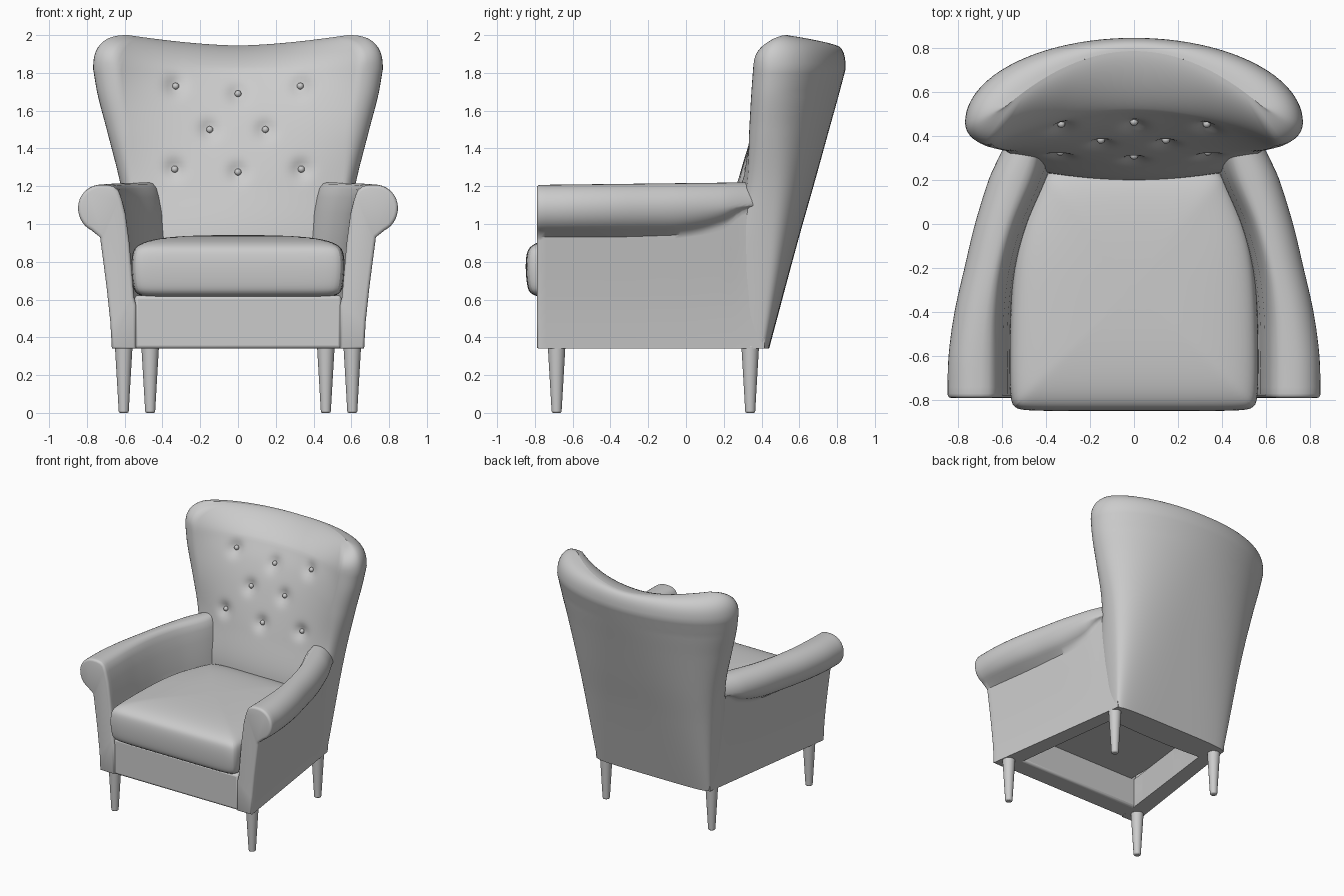
import bpy, bmesh, math

if "Cube" in bpy.data.objects:
    bpy.data.objects.remove(bpy.data.objects["Cube"])


def curve(table, t):
    """Smooth (Catmull-Rom) interpolation of rows (t, a, b, ...)."""
    n = len(table)
    t = min(max(t, table[0][0]), table[-1][0])
    i = 0
    while i < n - 2 and t > table[i + 1][0]:
        i += 1
    p = [table[min(max(k, 0), n - 1)] for k in (i - 1, i, i + 1, i + 2)]
    h = p[2][0] - p[1][0]
    u = (t - p[1][0]) / h
    out = []
    for k in range(1, len(p[0])):
        m1 = (p[2][k] - p[0][k]) / (p[2][0] - p[0][0]) * h
        m2 = (p[3][k] - p[1][k]) / (p[3][0] - p[1][0]) * h
        out.append((2*u**3 - 3*u*u + 1) * p[1][k] + (u**3 - 2*u*u + u) * m1
                   + (3*u*u - 2*u**3) * p[2][k] + (u**3 - u*u) * m2)
    return out


def smooth(ob, angle=40):
    bpy.ops.object.select_all(action='DESELECT')
    bpy.context.view_layer.objects.active = ob
    ob.select_set(True)
    bpy.ops.object.shade_smooth_by_angle(angle=math.radians(angle))


def loft(name, rings, cap_start=True, cap_end=True):
    bm = bmesh.new()
    rows = [[bm.verts.new(p) for p in r] for r in rings]
    n = len(rows[0])
    for a, b in zip(rows, rows[1:]):
        for i in range(n):
            j = (i + 1) % n
            bm.faces.new((a[i], a[j], b[j], b[i]))
    if cap_start:
        bm.faces.new(rows[0])
    if cap_end:
        bm.faces.new(rows[-1])
    bmesh.ops.recalc_face_normals(bm, faces=bm.faces)
    me = bpy.data.meshes.new(name)
    bm.to_mesh(me)
    bm.free()
    ob = bpy.data.objects.new(name, me)
    bpy.context.collection.objects.link(ob)
    return ob


def box(name, x, y0, y1, z0, z1, bevel):
    bpy.ops.mesh.primitive_cube_add(size=1, location=(0, (y0 + y1) / 2, (z0 + z1) / 2))
    ob = bpy.context.object
    ob.name = name
    ob.scale = (2 * x, y1 - y0, z1 - z0)
    bpy.ops.object.transform_apply(location=False, rotation=False, scale=True)
    m = ob.modifiers.new("bevel", 'BEVEL')
    m.width, m.segments = bevel, 3
    smooth(ob)


# Backrest sections: z, half width, front centre y, wing front y, widest y, rear y, wing rounding
BACK = [(.34, .50, .22, .24, .38, .44, .05), (.9, .57, .20, .26, .42, .59, .05),
        (1.2, .62, .265, .32, .44, .675, .07), (1.5, .695, .36, .335, .44, .758, .11),
        (1.68, .742, .435, .345, .45, .808, .12), (1.82, .767, .515, .355, .46, .845, .13)]
BUTTONS = [(-.33, 1.73), (0, 1.69), (.33, 1.73), (-.15, 1.5), (.145, 1.5),
           (-.335, 1.29), (0, 1.275), (.335, 1.29)]


def front_y(x, z):
    w, yf, yw, ym, yr, wing = curve(BACK, z)
    y = yf + (yw - yf) * (x / (w - wing)) ** 2
    for bx, bz in BUTTONS:
        y += .03 * math.exp(-((x - bx) ** 2 + (z - bz) ** 2) / (2 * .035 ** 2))
    return y


def back_ring(z):
    w, yf, yw, ym, yr, wing = curve(BACK, z)
    p = .45 + .55 * min(1, (z - .34) / 1.35)
    pts = []
    for i in range(65):                                   # padded front
        x = (w - wing) * (i / 32 - 1)
        pts.append((x, front_y(x, z)))
    for i in range(1, 8):                                 # right wing edge
        a = i / 8 * math.pi / 2
        pts.append((w - wing + wing * math.sin(a), ym - (ym - yw) * math.cos(a)))
    for i in range(49):                                   # rounded rear
        a = i / 48 * math.pi
        c, s = math.cos(a), max(math.sin(a), 0)
        pts.append((math.copysign(w * abs(c) ** p, c), ym + (yr - ym) * s ** p))
    for i in range(7, 0, -1):                             # left wing edge
        a = i / 8 * math.pi / 2
        pts.append((-(w - wing) - wing * math.sin(a), ym - (ym - yw) * math.cos(a)))
    return pts


rings = []
for i in range(70):
    z = .34 + 1.48 * i / 69
    rings.append([(x, y, z) for x, y in back_ring(z)])
top = back_ring(1.82)
for k in range(1, 15):                                    # roll over to the crest line
    a = k / 14 * math.pi / 2
    ring = []
    for i, (x, y) in enumerate(top):
        cx = .76 * x
        t = min(1, abs(cx) / .58)
        mix = .4 * (1 - t * t) if i < 65 else 0           # flatter slope at the front centre
        e = 1.1 - .32 * t * t if i < 65 else .78
        c, s = max(math.cos(a), 0) ** e, math.sin(a) ** e
        c = c * (1 - mix) + (1 - s) * mix
        cy = .785 - .25 * t * t
        zt = 1.945 + .055 * t ** 1.6
        ring.append((cx + (x - cx) * c, cy + (y - cy) * c, 1.82 + (zt - 1.82) * s))
    rings.append(ring)
smooth(loft("backrest", rings, True, False), 75)

# Tufting buttons
for x, z in BUTTONS:
    bpy.ops.mesh.primitive_uv_sphere_add(segments=16, ring_count=8, radius=.018,
                                         location=(x, front_y(x, z) - .006, z))
    bpy.context.object.name = "back_button"
    smooth(bpy.context.object, 60)

# Arms with side panels: y, inner x, outer roll x, lower roll radius, seam z
ARM = [(-.785, .54, .847, .13, .93), (-.6, .54, .842, .13, .93), (-.4, .535, .815, .13, .93),
       (-.2, .51, .77, .13, .935), (0, .455, .722, .125, .945), (.2, .37, .66, .085, .985),
       (.28, .345, .625, .035, 1.045), (.33, .34, .6, .015, 1.07), (.42, .33, .56, .01, 1.075)]


def arm_ring(y):
    xi, xr, rb, zs = curve(ARM, y)
    xo = .67 - .17 * (y + .785) / 1.2
    xb = .54 - .15 * (y + .785) / 1.2
    xc = xr - .12
    r = [(xb, .34)]
    for f, dx in ((0, 0), (.24, .008), (.54, .027), (.78, .045), (.97, .06), (1, .062)):
        r.append((xo + dx, .34 + f * (zs - .34)))
    a0 = -math.acos(max(.42, min(.97, (xo + .072 - xc) / .12)))
    for k in range(17):
        a = a0 + (math.pi / 2 - a0) * k / 16
        r.append((xc + .12 * math.cos(a), 1.085 + (rb if a < 0 else .122) * math.sin(a)))
    e = xi + .085
    d = xc - e
    r += [(e + .7 * d, 1.207), (e + .35 * d, 1.2), (e + .08 * d, 1.178), (e - .01, 1.13),
          (xi + .055, 1.05), (xi + .035, .9), (xi + .01, .61), (xb, .57)]
    lift = .012 * (y + .785)
    return [(px, pz + lift * max(0, min(1, (pz - .9) / .2))) for px, pz in r]


def shrink(ring, d):
    out = []
    for i, (x, z) in enumerate(ring):
        (x0, z0), (x1, z1) = ring[i - 1], ring[(i + 1) % len(ring)]
        h = math.hypot(x1 - x0, z1 - z0)
        out.append((x - (z1 - z0) / h * d, z + (x1 - x0) / h * d))
    return out


front = arm_ring(-.77)
rings = [[(x, y, z) for x, z in shrink(front, d)]         # rounded front edge
         for d, y in ((.018, -.79), (.008, -.787), (.002, -.78))]
rings += [[(x, y, z) for x, z in arm_ring(y)] for y in [-.77 + 1.185 * i / 40 for i in range(41)]]
arm = loft("arms", rings)
m = arm.modifiers.new("mirror", 'MIRROR')
m.use_axis = (True, False, False)
smooth(arm, 45)

# Seat cushion
half = [(.25, -.845), (.49, -.845), (.545, -.832), (.563, -.78), (.56, -.4), (.54, -.12),
        (.48, .06), (.42, .19), (.39, .255), (.2, .265)]
plan = half + [(-x, y) for x, y in reversed(half)]
rings = []
for inset, z in [(.3, .605), (.07, .61), (.02, .63), (.003, .665), (-.006, .77), (0, .85),
                 (.02, .885), (.09, .918), (.25, .938), (.5, .942)]:
    rings.append([(x * (1 - inset / .55), -.29 + (y + .29) * (1 - inset / .55), z) for x, y in plan])
cushion = loft("seat_cushion", rings)
m = cushion.modifiers.new("subdivision", 'SUBSURF')
m.levels = m.render_levels = 2
smooth(cushion)

# Front rail and the deck under the cushion
box("front_rail", .548, -.783, -.62, .34, .622, .018)
box("seat_deck", .5, -.7, .26, .57, .62, .005)

# Tapered legs
for name, x, y in (("front_leg", .605, -.685), ("back_leg", .465, .34)):
    for side in (-1, 1):
        bpy.ops.mesh.primitive_cone_add(vertices=24, radius1=.026, radius2=.047, depth=.36,
                                        location=(side * x, y, .18))
        leg = bpy.context.object
        leg.name = name
        m = leg.modifiers.new("bevel", 'BEVEL')
        m.width, m.segments, m.limit_method = .008, 2, 'ANGLE'
        smooth(leg)
